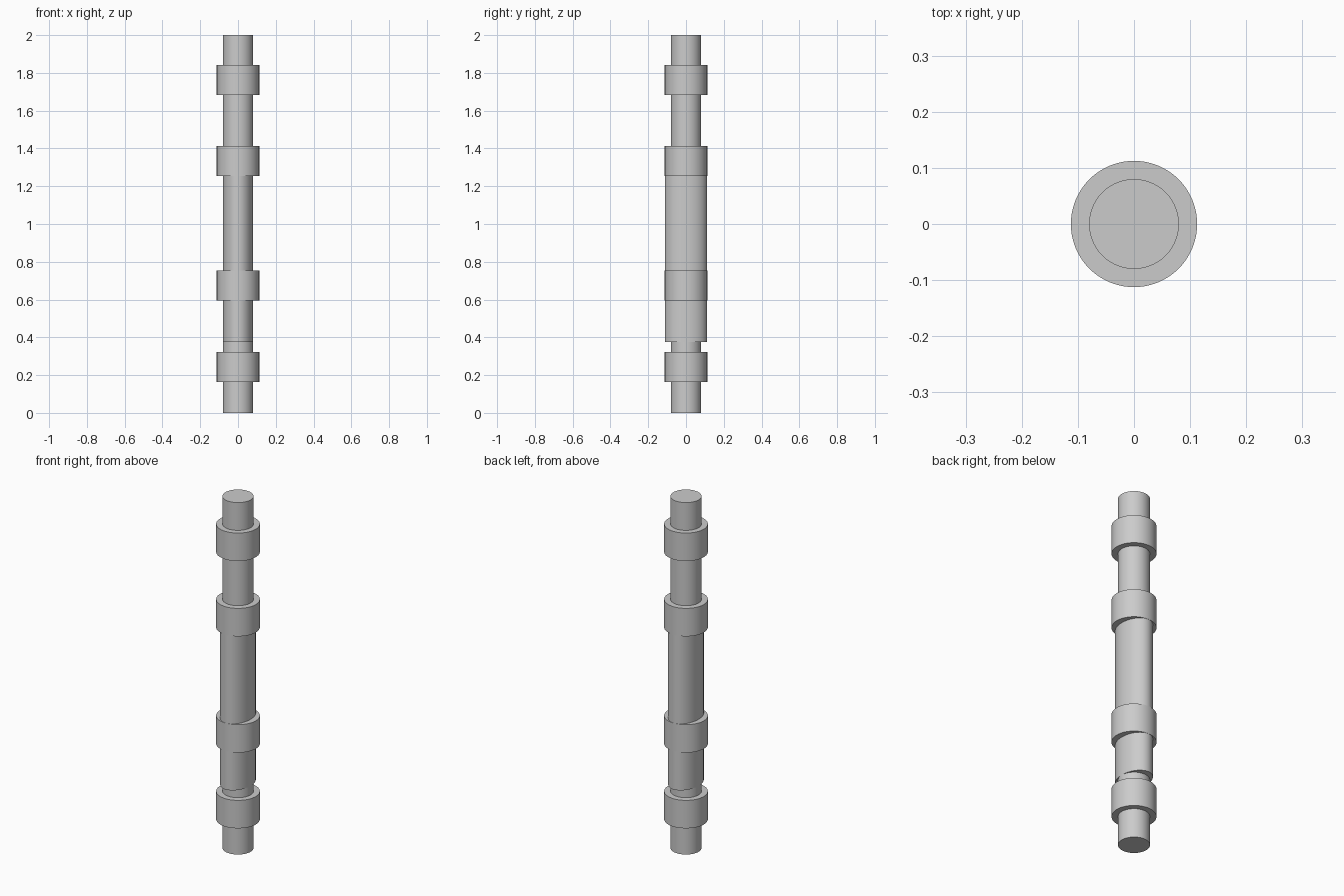
import bpy
import math

cube = bpy.data.objects.get("Cube")
if cube:
    bpy.data.objects.remove(cube, do_unlink=True)

CORE = 0.08
COLLAR = 0.1125

grey = bpy.data.materials.new("plain_grey")
grey.use_nodes = True
colour = (0.6, 0.6, 0.6, 1)
grey.diffuse_color = colour
grey.node_tree.nodes["Principled BSDF"].inputs["Base Color"].default_value = colour


def rod(name, bottom, top, rx, ry):
    """Upright round or oval bar between two heights."""
    bpy.ops.mesh.primitive_cylinder_add(
        vertices=96, radius=1, depth=1, location=(0, 0, (bottom + top) / 2))
    obj = bpy.context.object
    obj.name = name
    obj.scale = (rx, ry, top - bottom)
    bpy.ops.object.transform_apply(location=False, rotation=False, scale=True)
    bpy.ops.object.shade_smooth_by_angle(angle=math.radians(30))
    obj.data.materials.append(grey)
    return obj


# Round shaft over the full height
rod("shaft", 0, 2, CORE, CORE)

# Oval sleeve, wide from front to back
rod("oval_sleeve", 0.375, 1.33, CORE, COLLAR - 0.0005)

# Four equal collars
for i, base in enumerate((0.164, 0.594, 1.255, 1.683)):
    rod(f"collar_{i + 1}", base, base + 0.159, COLLAR, COLLAR)
